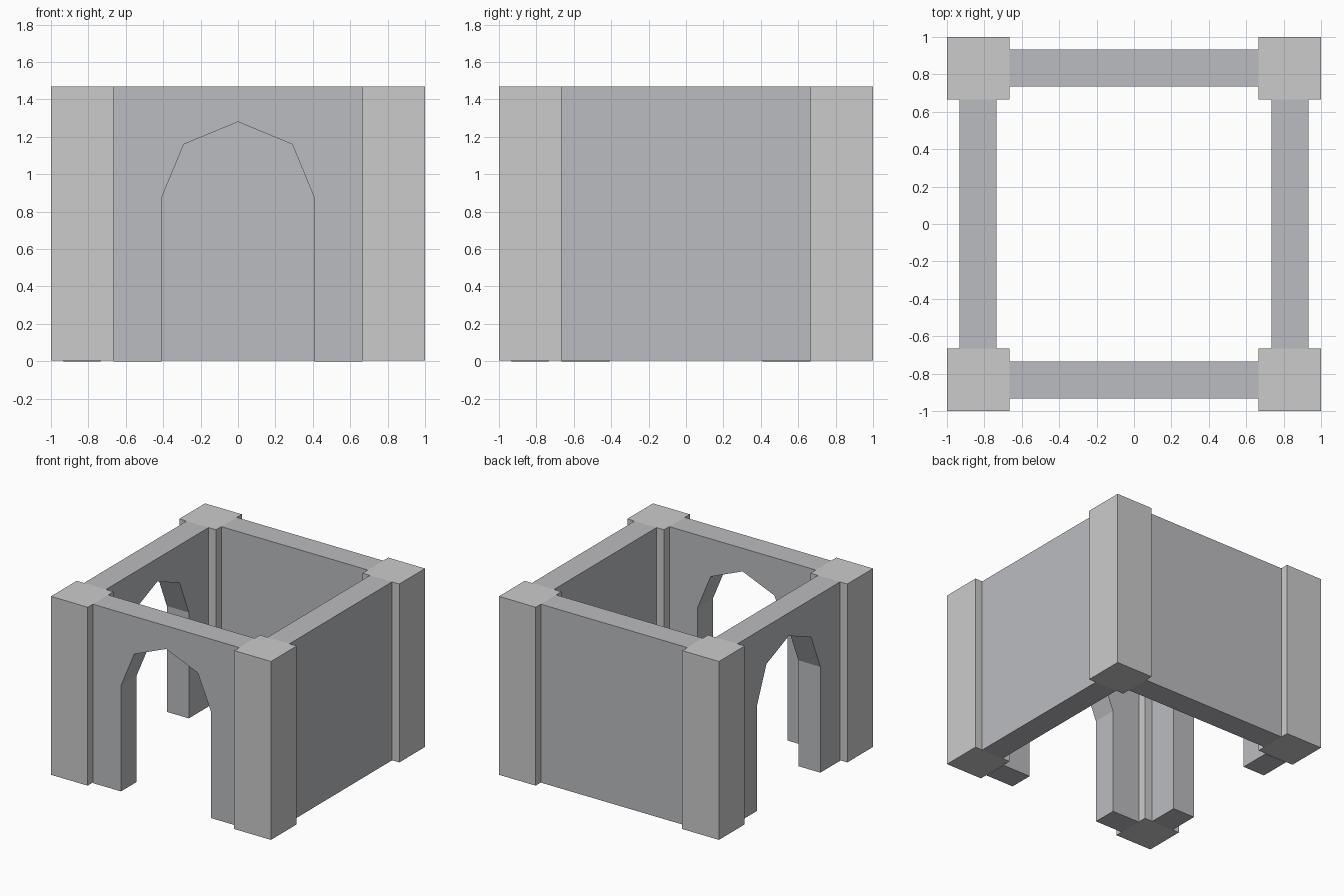
import bpy
import bmesh
import math

if "Cube" in bpy.data.objects:
    bpy.data.objects.remove(bpy.data.objects["Cube"])

TOP = 1.47       # overall height
LIFT = 0.004     # pillars and solid walls sit a hair above the arch feet
INNER = 0.666    # inner edge of the pillars
WALL_MID = 0.834 # centre line of the walls
THICK = 0.2

wall_mat = bpy.data.materials.new("wall_grey")
wall_mat.diffuse_color = (0.5, 0.505, 0.53, 1)
wall_mat.use_nodes = True
wall_mat.node_tree.nodes["Principled BSDF"].inputs["Base Color"].default_value = wall_mat.diffuse_color


def extrude_profile(name, points, depth, location, turn=0.0, mat=None):
    """Extrude an (x, z) outline along y, centred, then place it."""
    bm = bmesh.new()
    face = bm.faces.new([bm.verts.new((x, -depth / 2, z)) for x, z in points])
    out = bmesh.ops.extrude_face_region(bm, geom=[face])
    moved = [v for v in out["geom"] if isinstance(v, bmesh.types.BMVert)]
    bmesh.ops.translate(bm, verts=moved, vec=(0, depth, 0))
    bmesh.ops.recalc_face_normals(bm, faces=bm.faces)
    mesh = bpy.data.meshes.new(name)
    bm.to_mesh(mesh)
    bm.free()
    obj = bpy.data.objects.new(name, mesh)
    obj.location = location
    obj.rotation_euler.z = turn
    if mat:
        mesh.materials.append(mat)
    bpy.context.collection.objects.link(obj)
    return obj


def rectangle(half):
    return [(-half, LIFT), (half, LIFT), (half, TOP), (-half, TOP)]


# Corner pillars
size = 1 - INNER
for y, depth_name in ((-1, "front"), (1, "back")):
    for x, side_name in ((-1, "left"), (1, "right")):
        centre = (1 + INNER) / 2
        extrude_profile(f"{depth_name}_{side_name}_pillar", rectangle(size / 2),
                        size, (x * centre, y * centre, 0))

# Solid walls
extrude_profile("back_wall", rectangle(INNER), THICK, (0, WALL_MID, 0), 0, wall_mat)
extrude_profile("right_wall", rectangle(INNER), THICK, (WALL_MID, 0, 0),
                math.pi / 2, wall_mat)

# Arched walls: the opening is half an octagon on straight jambs
RADIUS, SPRING = 0.41, 0.87
arch = [(RADIUS * math.cos(i * math.pi / 4), SPRING + RADIUS * math.sin(i * math.pi / 4))
        for i in range(5)]
outline = ([(INNER, 0), (INNER, TOP), (-INNER, TOP), (-INNER, 0), (-RADIUS, 0)]
           + arch[::-1] + [(RADIUS, 0)])
extrude_profile("front_arch_wall", outline, THICK, (0, -WALL_MID, 0), 0, wall_mat)
extrude_profile("left_arch_wall", outline, THICK, (-WALL_MID, 0, 0),
                math.pi / 2, wall_mat)
